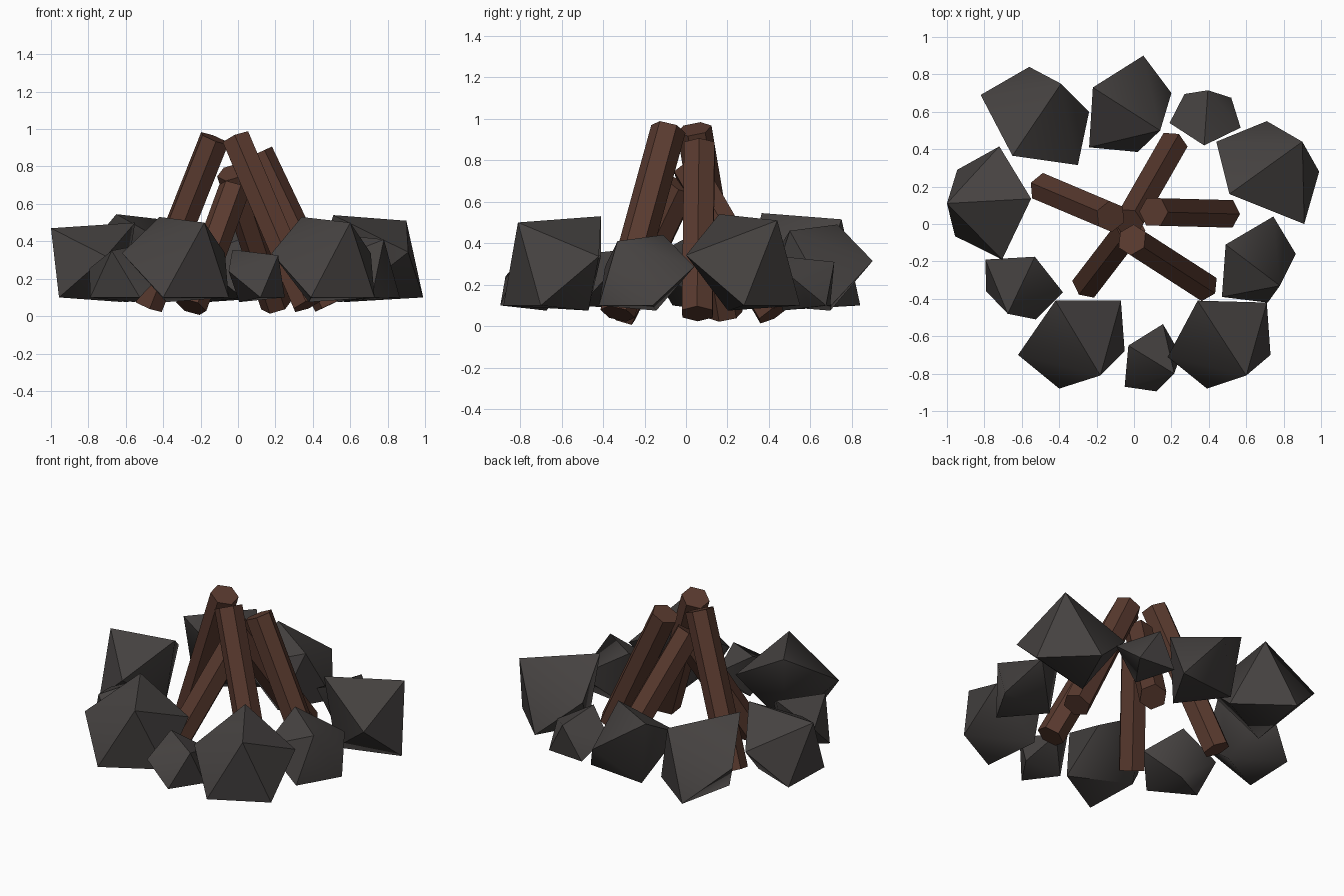
import bpy, bmesh, math
from mathutils import Vector

if "Cube" in bpy.data.objects:
    bpy.data.objects.remove(bpy.data.objects["Cube"])


def material(name, rgb):
    m = bpy.data.materials.new(name)
    m.diffuse_color = (*rgb, 1)
    m.use_nodes = True
    m.node_tree.nodes["Principled BSDF"].inputs["Base Color"].default_value = m.diffuse_color
    return m


BARK = material("bark", (0.10, 0.042, 0.028))
STONE = material("stone", (0.06, 0.054, 0.052))


def finish(bm, name, mat):
    bmesh.ops.recalc_face_normals(bm, faces=bm.faces)
    me = bpy.data.meshes.new(name)
    bm.to_mesh(me)
    bm.free()
    me.materials.append(mat)
    ob = bpy.data.objects.new(name, me)
    bpy.context.collection.objects.link(ob)
    return ob


# Six-sided log running from its foot to its tip
def log(name, foot, tip, r=0.085):
    foot, tip = Vector(foot), Vector(tip)
    axis = tip - foot
    bm = bmesh.new()
    bmesh.ops.create_cone(bm, cap_ends=True, segments=6, radius1=r,
                          radius2=r, depth=axis.length)
    ob = finish(bm, name, BARK)
    ob.location = (foot + tip) / 2
    ob.rotation_euler = axis.to_track_quat('Z', 'Y').to_euler()


# Stone: skewed five-sided double pyramid. Outline a..f seen from above;
# c is the outer top peak, f the inner top corner, the keel lies under f.
def stone(name, top, outline):
    low = 0.1
    mid = low + 0.55 * (top - low)
    heights = (mid, low, top - 0.03, low, mid, top)
    bm = bmesh.new()
    a, b, c, d, e, f = [bm.verts.new((x, y, z))
                        for (x, y), z in zip(outline, heights)]
    keel = f.co.lerp(c.co, 0.15)
    keel.z = 0.075
    g = bm.verts.new(keel)
    ring = [a, b, d, e, f]
    for i, p in enumerate(ring):
        q = ring[(i + 1) % 5]
        bm.faces.new((p, q, c))
        bm.faces.new((q, p, g))
    ob = finish(bm, name, STONE)
    bpy.ops.object.select_all(action='DESELECT')
    ob.select_set(True)
    bpy.context.view_layer.objects.active = ob
    bpy.ops.object.shade_smooth_by_angle(angle=math.radians(50))


# Logs leaning together
log("log_left", (-0.48, 0.19, 0.055), (-0.125, 0.04, 0.95))
log("log_front_right", (0.37, -0.33, 0.06), (-0.01, -0.085, 0.95))
log("log_right", (0.49, 0.055, 0.06), (0.105, 0.065, 0.87))
log("log_front_left", (-0.25, -0.32, 0.05), (-0.02, -0.02, 0.68))
log("log_back", (0.205, 0.42, 0.06), (-0.03, 0.01, 0.77))

# Ring of stones
stone("stone_front_left", 0.53, [(-.62, -.70), (-.40, -.88), (-.18, -.81),
                                 (-.05, -.68), (-.07, -.41), (-.42, -.41)])
stone("stone_front_right", 0.53, [(.18, -.71), (.39, -.88), (.60, -.81),
                                  (.73, -.70), (.71, -.42), (.34, -.41)])
stone("stone_right_back", 0.54, [(.44, .44), (.71, .55), (.90, .44),
                                 (.99, .28), (.91, 0), (.51, .16)])
stone("stone_back", 0.49, [(-.24, .41), (.02, .385), (.14, .50),
                           (.20, .70), (.05, .90), (-.22, .73)])
stone("stone_left_back", 0.545, [(-.30, .315), (-.24, .60), (-.39, .75),
                                 (-.56, .84), (-.82, .69), (-.65, .365)])
stone("stone_left", 0.50, [(-.72, .415), (-.945, .29), (-1, .11),
                           (-.957, -.065), (-.705, -.19), (-.55, .135)])
stone("stone_small_left", 0.38, [(-.795, -.19), (-.79, -.36), (-.675, -.48),
                                 (-.525, -.51), (-.38, -.365), (-.53, -.175)])
stone("stone_small_front", 0.355, [(-.05, -.87), (.12, -.895), (.215, -.80),
                                   (.25, -.70), (.155, -.535), (-.03, -.65)])
stone("stone_small_back", 0.34, [(.57, .515), (.52, .675), (.395, .715),
                                 (.27, .695), (.19, .54), (.375, .42)])
stone("stone_right", 0.44, [(.47, -.39), (.715, -.42), (.78, -.33),
                            (.865, -.16), (.745, .04), (.49, -.11)])
